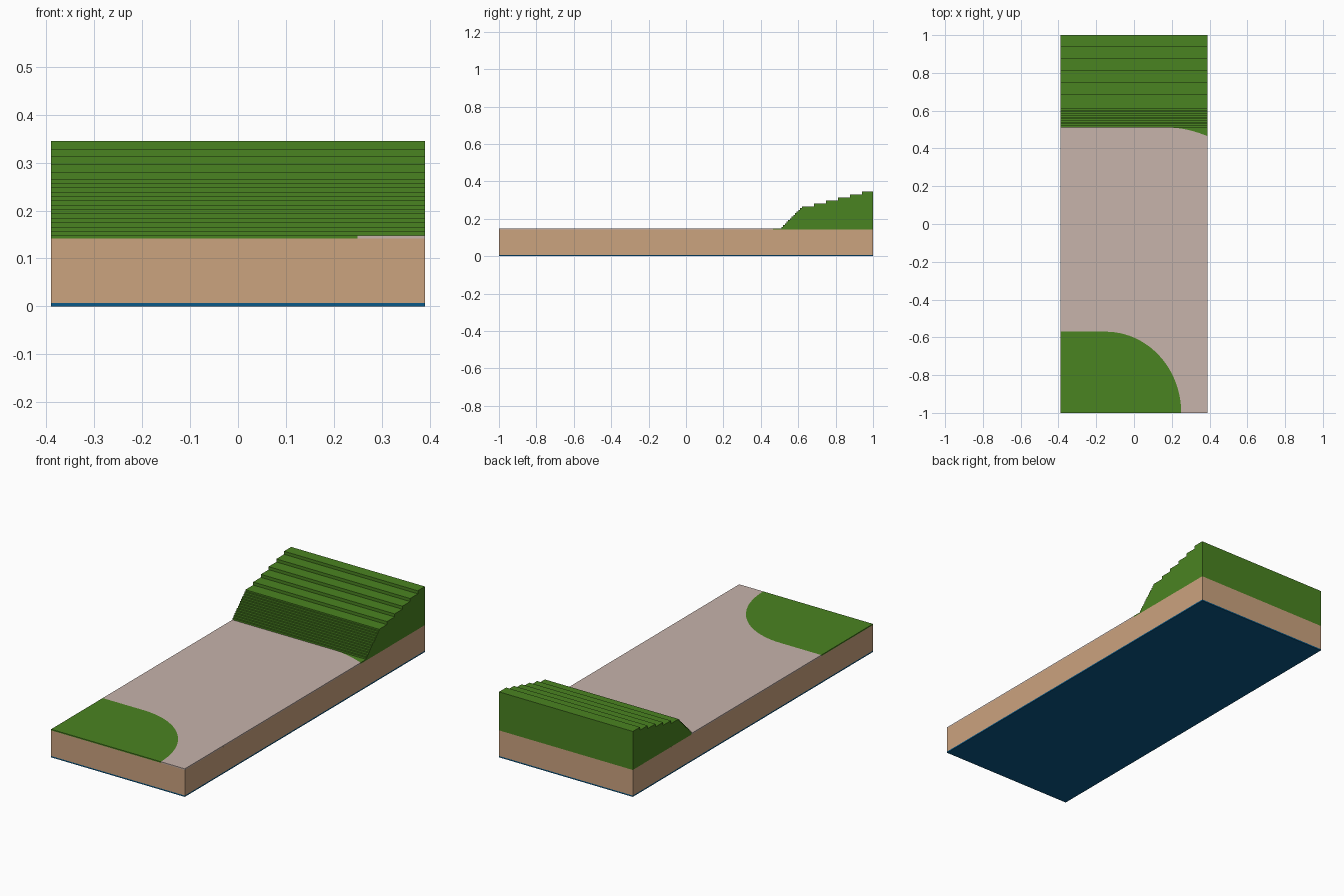
import bpy, bmesh, math

if "Cube" in bpy.data.objects:
    bpy.data.objects.remove(bpy.data.objects["Cube"])

W = 0.39           # half width
Z_BASE, Z_SOIL, Z_TOP = 0.007, 0.142, 0.148


def srgb(r, g, b):
    f = lambda c: c / 12.92 if c <= 0.04045 else ((c + 0.055) / 1.055) ** 2.4
    return (f(r / 255), f(g / 255), f(b / 255), 1)


def material(name, rgb):
    m = bpy.data.materials.new(name)
    m.diffuse_color = srgb(*rgb)
    m.use_nodes = True
    m.node_tree.nodes["Principled BSDF"].inputs["Base Color"].default_value = m.diffuse_color
    return m


blue = material("deep blue", (10, 88, 135))
tan = material("sand tan", (203, 163, 127))
path_grey = material("path grey", (199, 179, 171))
green = material("grass green", (74, 131, 33))


def prism(name, outline, vector, mat):
    """Extrude a closed outline of 3D points along a vector."""
    bm = bmesh.new()
    face = bm.faces.new([bm.verts.new(p) for p in outline])
    res = bmesh.ops.extrude_face_region(bm, geom=[face])
    verts = [v for v in res["geom"] if isinstance(v, bmesh.types.BMVert)]
    bmesh.ops.translate(bm, verts=verts, vec=vector)
    bmesh.ops.recalc_face_normals(bm, faces=bm.faces)
    mesh = bpy.data.meshes.new(name)
    bm.to_mesh(mesh)
    bm.free()
    mesh.materials.append(mat)
    ob = bpy.data.objects.new(name, mesh)
    bpy.context.collection.objects.link(ob)
    return ob


def plate(name, outline, z0, z1, mat):
    return prism(name, [(x, y, z0) for x, y in outline], (0, 0, z1 - z0), mat)


# Base sheet and soil block
rect = [(-W, -1), (W, -1), (W, 1), (-W, 1)]
plate("base_sheet", rect, 0, Z_BASE, blue)
plate("soil_block", rect, Z_BASE, Z_SOIL, tan)

# Rounded lawn in the front left corner
N = 24
lawn_edge = [(-0.15 + 0.40 * math.cos(a), -1 + 0.43 * math.sin(a))
             for a in (math.pi / 2 * i / N for i in range(N + 1))]
plate("front_lawn", [(-W, -1)] + lawn_edge + [(-W, -0.57)], Z_SOIL, Z_TOP, green)

# Grass fillet at the foot of the bank on the right
fillet_edge = [(0.2 + 0.19 * t, 0.51 - 0.045 * t ** 1.7)
               for t in (i / 10 for i in range(11))]
plate("bank_fillet", fillet_edge + [(W, 0.51)], Z_SOIL, Z_TOP, green)

# Path surface between the two lawns
plate("path", lawn_edge + [(-W, -0.57), (-W, 0.51)] + fillet_edge + [(W, -1)],
      Z_SOIL, Z_TOP, path_grey)

# Terraced bank: fine steep steps, then broad shallow terraces
profile = [(1, Z_SOIL), (0.51, Z_SOIL)]
steps = [(0.51 + 0.0091 * i, Z_TOP + 0.0091 * (i + 1)) for i in range(12)]
steps += [(0.619 + 0.0643 * i, 0.265 + 0.016 * i) for i in range(6)]
z = Z_SOIL
for y, top in steps:
    if (y, z) != profile[-1]:
        profile.append((y, z))
    profile.append((y, top))
    z = top
profile.append((1, z))
prism("grass_bank", [(-W, y, h) for y, h in profile], (2 * W, 0, 0), green)
